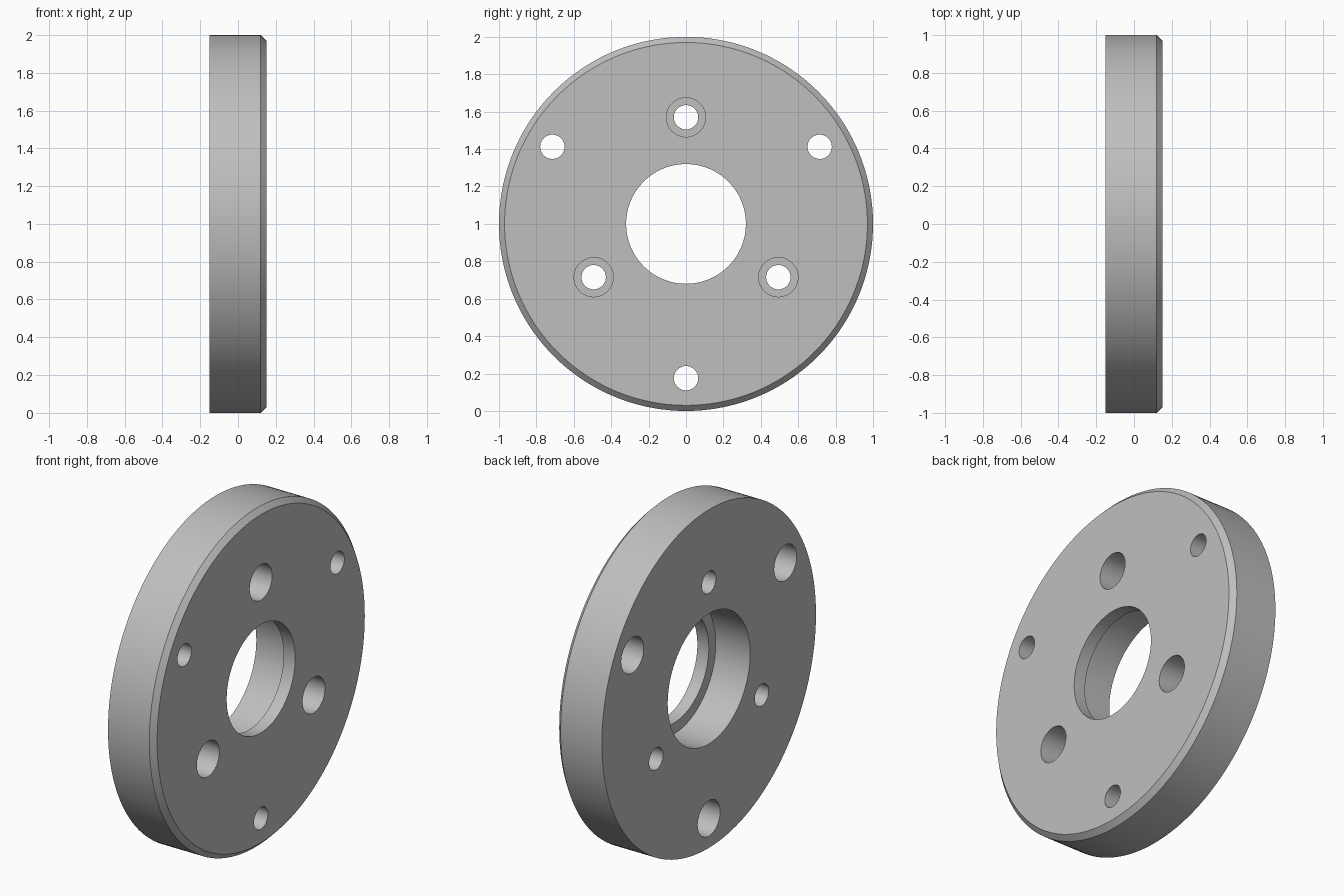
import bpy
import bmesh
from math import cos, sin, radians, tau

R = 1.0          # outer radius
H = 0.15         # half thickness along x
CHAMFER = 0.03
BORE, RECESS, LIP = 0.32, 0.385, 0.075
HOLE, HEAD, DEPTH = 0.065, 0.105, 0.18

if "Cube" in bpy.data.objects:
    bpy.data.objects.remove(bpy.data.objects["Cube"])

grey = bpy.data.materials.new("machined grey")
grey.use_nodes = True
grey.diffuse_color = (0.52, 0.52, 0.52, 1)
grey.node_tree.nodes["Principled BSDF"].inputs["Base Color"].default_value = grey.diffuse_color


def revolve(bm, profile, segments, y=0, z=0, closed=False):
    """Spin (x, radius) points about an axis parallel to x; cap the ends unless closed."""
    rings = []
    for x, r in profile:
        rings.append([bm.verts.new((x, y + r * cos(tau * i / segments), z + r * sin(tau * i / segments)))
                      for i in range(segments)])
    pairs = list(zip(rings, rings[1:]))
    if closed:
        pairs.append((rings[-1], rings[0]))
    else:
        bm.faces.new(rings[0])
        bm.faces.new(rings[-1])
    for a, b in pairs:
        for i in range(segments):
            j = (i + 1) % segments
            bm.faces.new((a[i], a[j], b[j], b[i]))


def finish(bm, name):
    bmesh.ops.recalc_face_normals(bm, faces=bm.faces[:])
    mesh = bpy.data.meshes.new(name)
    bm.to_mesh(mesh)
    bm.free()
    obj = bpy.data.objects.new(name, mesh)
    bpy.context.collection.objects.link(obj)
    mesh.materials.append(grey)
    return obj


# Disc with chamfered rim and stepped central bore
bm = bmesh.new()
revolve(bm, [(-H, R), (H - CHAMFER, R), (H, R - CHAMFER),
             (H, BORE), (H - LIP, BORE), (H - LIP, RECESS), (-H, RECESS)],
        144, z=R, closed=True)
disc = finish(bm, "flange_disc")

# Counterbored bolt holes: inner ring opens to +x, outer ring to -x
bm = bmesh.new()
for side, circle, start in ((1, 0.57, 90), (-1, 0.825, 30)):
    profile = [(-side * 0.3, HOLE), (side * (H - DEPTH), HOLE),
               (side * (H - DEPTH), HEAD), (side * 0.3, HEAD)]
    for k in range(3):
        a = radians(start + 120 * k)
        revolve(bm, profile, 48, circle * cos(a), R + circle * sin(a))
cutter = finish(bm, "bolt_hole_cutter")
cutter.hide_render = True

# Cut the holes and shade
bpy.ops.object.select_all(action="DESELECT")
disc.select_set(True)
bpy.context.view_layer.objects.active = disc
cut = disc.modifiers.new("bolt holes", "BOOLEAN")
cut.operation = "DIFFERENCE"
cut.solver = "EXACT"
cut.object = cutter
bpy.ops.object.modifier_apply(modifier=cut.name)
bpy.data.objects.remove(cutter)
bpy.ops.object.shade_smooth_by_angle(angle=radians(30))
